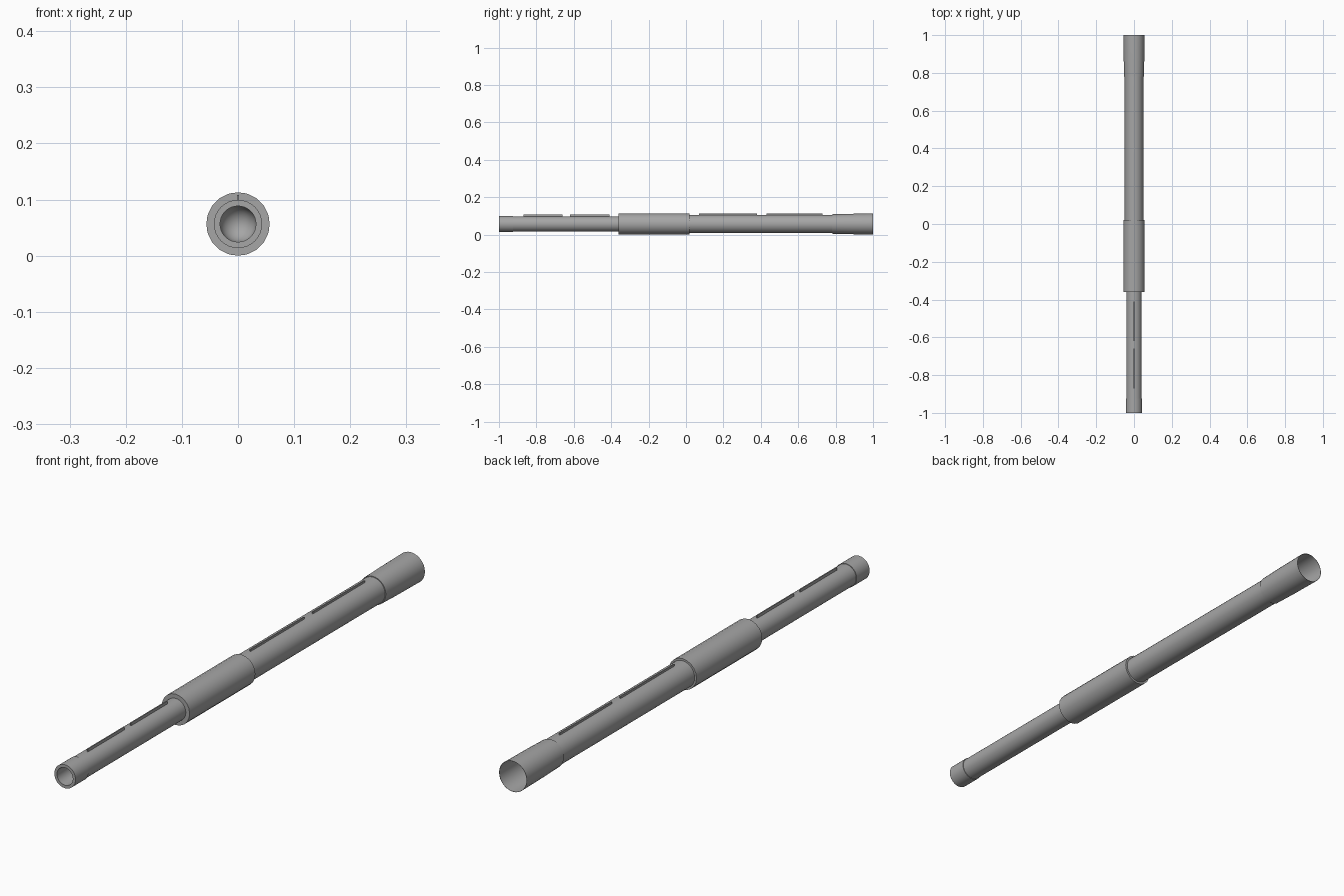
import bpy, bmesh, math

cube = bpy.data.objects.get("Cube")
if cube:
    bpy.data.objects.remove(cube, do_unlink=True)

AXIS_Z = 0.0565

grey = bpy.data.materials.new("mid_grey")
grey.use_nodes = True
colour = (0.38, 0.38, 0.38, 1)
grey.diffuse_color = colour
grey.node_tree.nodes["Principled BSDF"].inputs["Base Color"].default_value = colour


def finish(name, bm):
    mesh = bpy.data.meshes.new(name)
    bm.to_mesh(mesh)
    bm.free()
    mesh.materials.append(grey)
    obj = bpy.data.objects.new(name, mesh)
    bpy.context.collection.objects.link(obj)
    bpy.ops.object.select_all(action='DESELECT')
    obj.select_set(True)
    bpy.context.view_layer.objects.active = obj
    bpy.ops.object.shade_smooth_by_angle(angle=math.radians(30))
    return obj


def lathe(name, profile, sides=32):
    """Turn a (y, radius) profile around the long axis."""
    bm = bmesh.new()
    rings = []
    for y, r in profile:
        if r == 0:
            rings.append([bm.verts.new((0, y, AXIS_Z))] * sides)
            continue
        angles = [2 * math.pi * i / sides for i in range(sides)]
        rings.append([bm.verts.new((r * math.sin(a), y, AXIS_Z + r * math.cos(a)))
                      for a in angles])
    for a, b in zip(rings, rings[1:]):
        for i in range(sides):
            j = (i + 1) % sides
            corners = list(dict.fromkeys((a[i], a[j], b[j], b[i])))
            bm.faces.new(corners)
    bmesh.ops.recalc_face_normals(bm, faces=bm.faces)
    return finish(name, bm)


def box(name, y0, y1, z0, z1, width):
    bm = bmesh.new()
    bmesh.ops.create_cube(bm, size=1)
    bmesh.ops.scale(bm, vec=(width, y1 - y0, z1 - z0), verts=bm.verts)
    bmesh.ops.translate(bm, vec=(0, (y0 + y1) / 2, (z0 + z1) / 2), verts=bm.verts)
    return finish(name, bm)


# Front tube with a collar at the tip and a round-bottomed bore
bore = [(-0.92 + 0.032 * math.sin(t * math.pi / 12), 0.032 * math.cos(t * math.pi / 12))
        for t in range(6)] + [(-0.888, 0)]
lathe("front_tube", [(-0.34, 0), (-0.34, 0.041), (-0.925, 0.041), (-0.925, 0.043),
                     (-1, 0.043), (-1, 0.032)] + bore)

# Thick grip sleeve in the middle
lathe("middle_sleeve", [(-0.36, 0), (-0.36, 0.0565), (0.02, 0.0565), (0.02, 0)], 20)

# Rear tube
lathe("rear_tube", [(0, 0), (0, 0.049), (0.8, 0.049), (0.8, 0)])

# Flared, open rear socket with a thin rim
lathe("rear_socket", [(0.78, 0.046), (0.78, 0.052), (0.87, 0.0545), (1, 0.056),
                      (1, 0.055), (0.87, 0.0535), (0.82, 0.05), (0.805, 0.03),
                      (0.801, 0)])

# Thin ridges along the top
for i, (y0, y1) in enumerate([(-0.87, -0.66), (-0.62, -0.41)]):
    box(f"front_ridge_{i + 1}", y0, y1, 0.09, 0.108, 0.004)
for i, (y0, y1) in enumerate([(0.07, 0.38), (0.43, 0.73)]):
    box(f"rear_ridge_{i + 1}", y0, y1, 0.1, 0.1125, 0.004)
